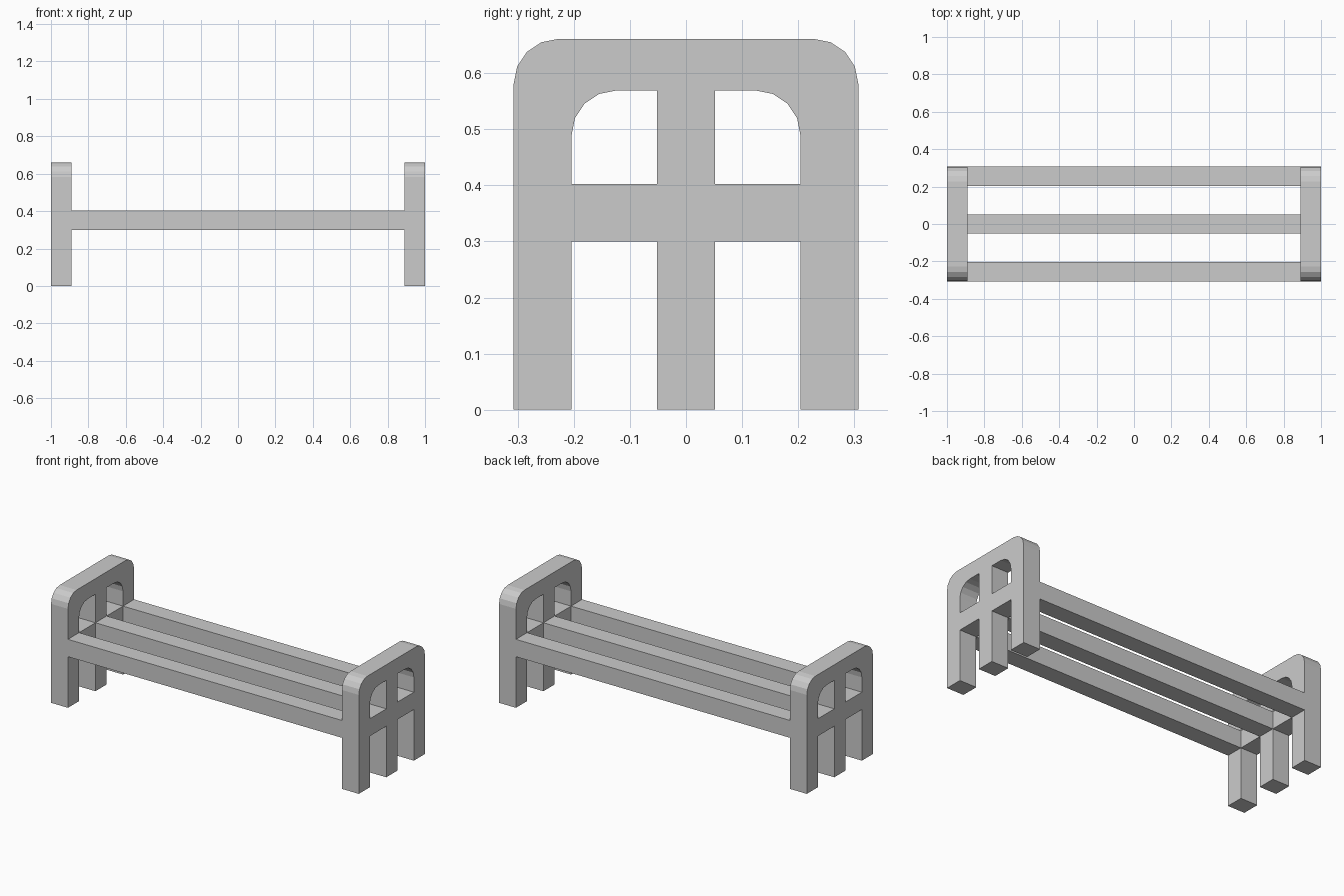
import bpy, bmesh, math

if "Cube" in bpy.data.objects:
    bpy.data.objects.remove(bpy.data.objects["Cube"])

THICK = 0.11                          # end frame thickness
OUT_Y, IN_Y, POST = 0.307, 0.204, 0.052
TOP, IN_TOP = 0.661, 0.569
BAR_LO, BAR_HI = 0.30, 0.402
R, SEG = 0.08, 4                      # faceted corner radius


def new_object(name, bm):
    mesh = bpy.data.meshes.new(name)
    bm.to_mesh(mesh)
    bm.free()
    obj = bpy.data.objects.new(name, mesh)
    bpy.context.collection.objects.link(obj)
    return obj


def corner(y, z):
    """Rounded top right corner, running from the side to the top."""
    return [(y - R + R * math.cos(a), z - R + R * math.sin(a))
            for a in (math.pi / 2 * i / SEG for i in range(SEG + 1))]


def flip(points):
    return [(-y, z) for y, z in reversed(points)]


# End frames: arched outline with three legs and two windows
half = [(POST, 0), (POST, BAR_LO), (IN_Y, BAR_LO), (IN_Y, 0), (OUT_Y, 0)] + corner(OUT_Y, TOP)
window = [(POST, BAR_HI), (IN_Y, BAR_HI)] + corner(IN_Y, IN_TOP) + [(POST, IN_TOP)]

bm = bmesh.new()
for loop in (half + flip(half), window, flip(window)):
    verts = [bm.verts.new((-1 + THICK / 2, y, z)) for y, z in loop]
    for a, b in zip(verts, verts[1:] + verts[:1]):
        bm.edges.new((a, b))
bmesh.ops.triangle_fill(bm, edges=bm.edges[:], use_beauty=True, normal=(1, 0, 0))
bmesh.ops.recalc_face_normals(bm, faces=bm.faces[:])
frames = new_object("end_frames", bm)
solid = frames.modifiers.new("thickness", 'SOLIDIFY')
solid.thickness = THICK
solid.offset = 0
mirror = frames.modifiers.new("both_ends", 'MIRROR')
mirror.use_clip = False
mirror.use_mirror_merge = False

# Long seat rails between the frames, flush with the legs
for name, y0, y1 in (("front_rail", -OUT_Y, -IN_Y),
                     ("middle_rail", -POST, POST),
                     ("back_rail", IN_Y, OUT_Y)):
    bm = bmesh.new()
    bmesh.ops.create_cube(bm, size=1)
    bmesh.ops.scale(bm, vec=(2 - 2 * THICK, y1 - y0, BAR_HI - BAR_LO), verts=bm.verts)
    rail = new_object(name, bm)
    rail.location = (0, (y0 + y1) / 2, (BAR_LO + BAR_HI) / 2)
